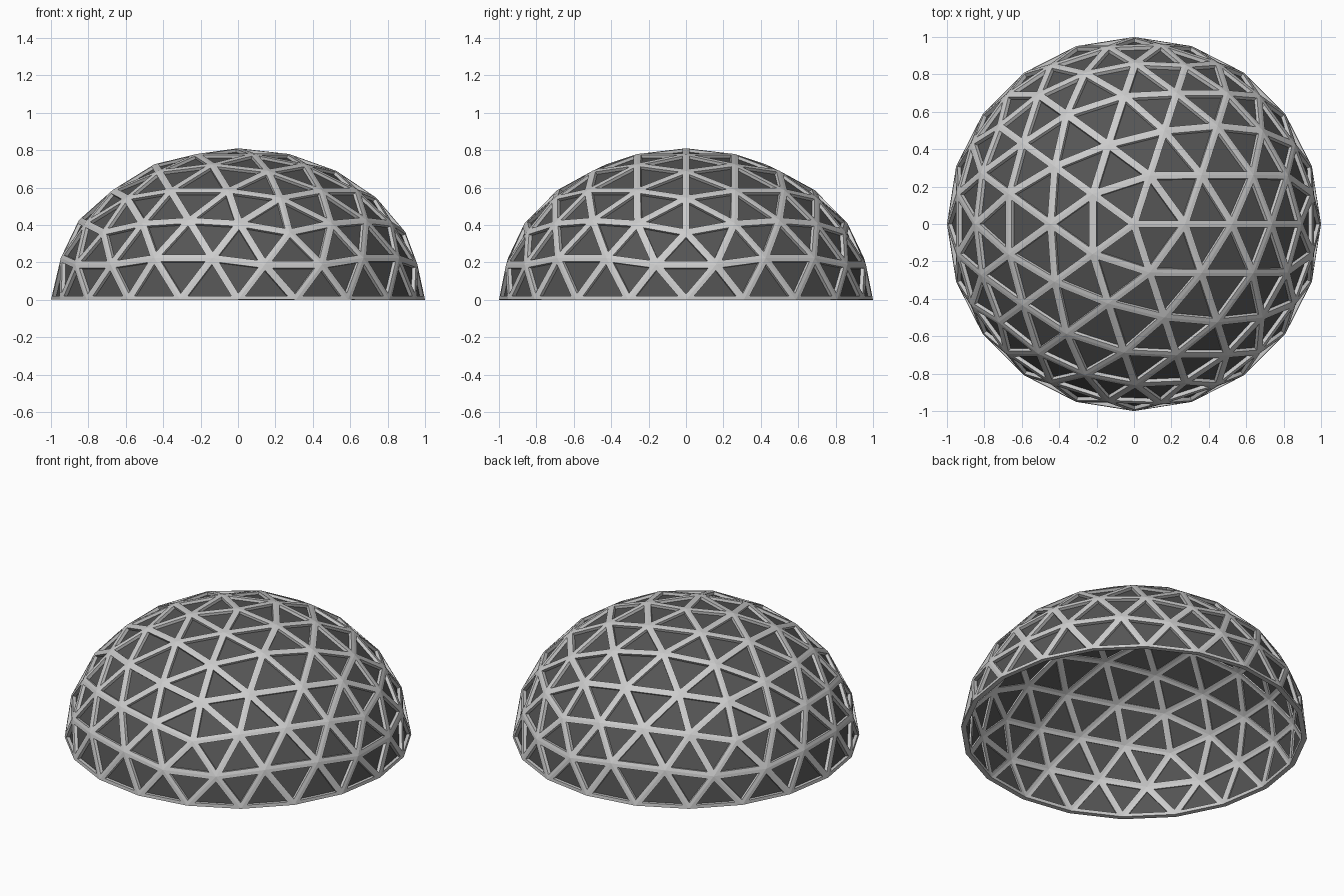
import bpy, bmesh
from mathutils import Vector

if "Cube" in bpy.data.objects:
    bpy.data.objects.remove(bpy.data.objects["Cube"])

HEIGHT = 0.81      # dome height for a base radius of 1
STRUT = 0.020      # half width of a strut
DEPTH = 0.030      # strut depth, measured inward
PANEL = 0.020      # how far the panels sit behind the outer face


def dome_triangles():
    # Upper half of a four-frequency icosahedral sphere, flattened in z
    bm = bmesh.new()
    bmesh.ops.create_icosphere(bm, subdivisions=1, radius=1)
    tris = [[v.co.normalized() for v in f.verts] for f in bm.faces]
    bm.free()
    for _ in range(2):
        finer = []
        for a, b, c in tris:
            ab, bc, ca = [(p + q).normalized() for p, q in ((a, b), (b, c), (c, a))]
            finer += [(a, ab, ca), (ab, b, bc), (ca, bc, c), (ab, bc, ca)]
        tris = finer
    upper = [t for t in tris if sum(p.z for p in t) > 0.01]
    return [[Vector((p.x, p.y, p.z * HEIGHT)) for p in t] for t in upper]


def inset(tri):
    # Shift every side inward by the same distance, towards the incentre
    a, b, c = tri
    la, lb, lc = (b - c).length, (c - a).length, (a - b).length
    s = la + lb + lc
    centre = (a * la + b * lb + c * lc) / s
    radius = (b - a).cross(c - a).length / s
    return [p.lerp(centre, STRUT / radius) for p in tri]


def make_object(name, faces, color=None):
    bm = bmesh.new()
    for f in faces:
        bm.faces.new([bm.verts.new(p) for p in f])
    bmesh.ops.remove_doubles(bm, verts=bm.verts, dist=1e-4)
    mesh = bpy.data.meshes.new(name)
    bm.to_mesh(mesh)
    bm.free()
    if color:
        mat = bpy.data.materials.new(name)
        mat.diffuse_color = color
        mat.use_nodes = True
        mat.node_tree.nodes["Principled BSDF"].inputs["Base Color"].default_value = mat.diffuse_color
        mesh.materials.append(mat)
    obj = bpy.data.objects.new(name, mesh)
    bpy.context.collection.objects.link(obj)
    return obj


frame, panels = [], []
k = 1 - DEPTH
for tri in dome_triangles():
    hole = inset(tri)
    for i in range(3):
        a, b = tri[i], tri[(i + 1) % 3]
        ha, hb = hole[i], hole[(i + 1) % 3]
        frame.append((a, b, hb, ha))                      # outer strut face
        frame.append((ha, hb, hb * k, ha * k))            # side of the opening
        frame.append((ha * k, hb * k, b * k, a * k))      # inner strut face
        if abs(a.z) < 1e-4 and abs(b.z) < 1e-4:
            frame.append((b, a, a * k, b * k))            # base rim
    panels.append([p * (1 - PANEL) for p in tri])

# Triangulated strut frame
make_object("dome_frame", frame)
# Dark panels set back in the frame
make_object("dome_panels", panels, (0.09, 0.09, 0.09, 1))
